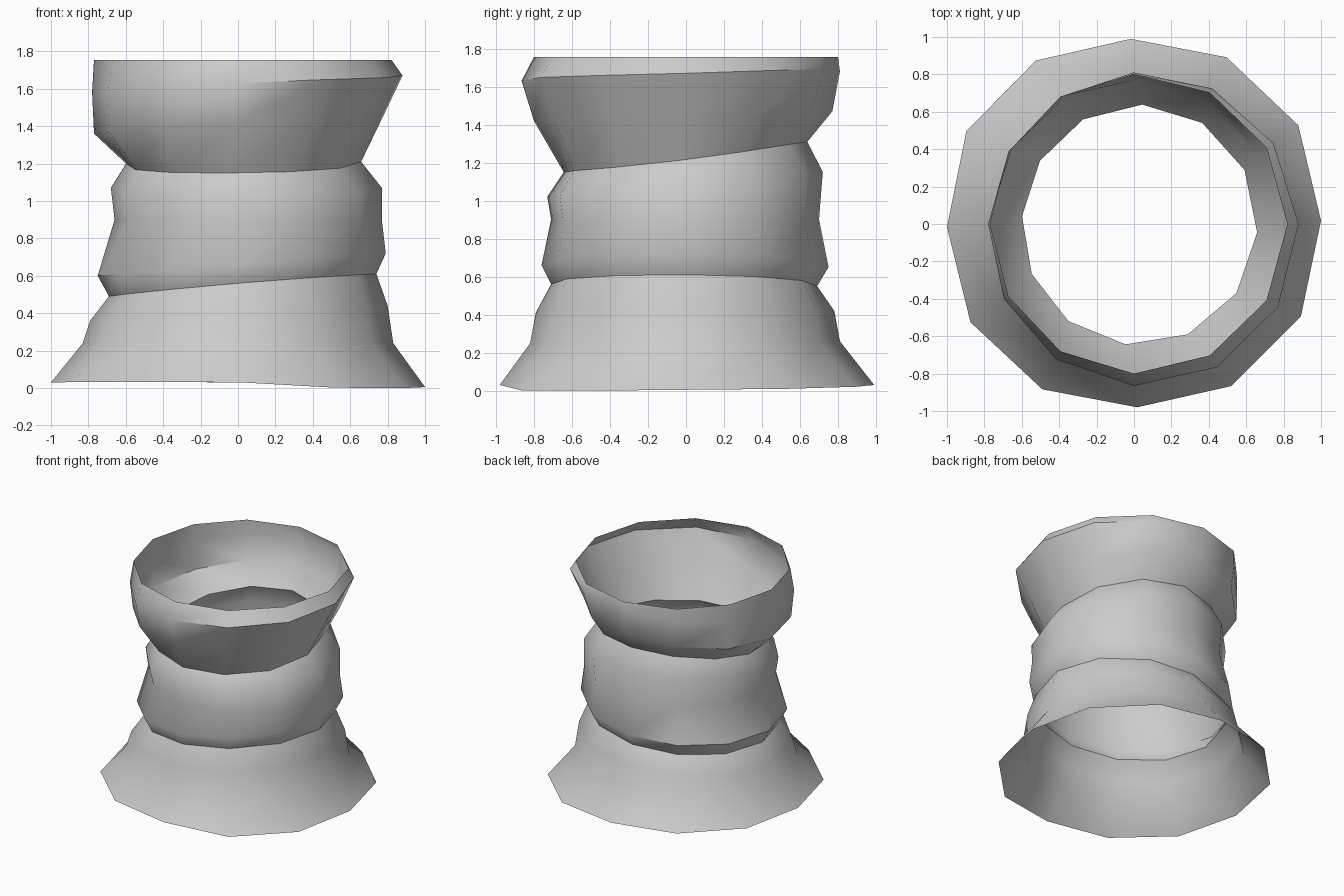
import bpy
import bmesh
import math

if "Cube" in bpy.data.objects:
    bpy.data.objects.remove(bpy.data.objects["Cube"])

SIDES = 12
HEM_SPREAD = .035


def blend(values, a):
    """Smooth value at angle a from its east, north, west and south values."""
    e, n, w, s = values
    return ((e + n + w + s) / 4 + (e - w) / 2 * math.cos(a)
            + (n - s) / 2 * math.sin(a) + (e + w - n - s) / 4 * math.cos(2 * a))


# Cloth rings from hem to rim: twist in degrees, radii, heights
RINGS = [
    # flared hem
    (1, (1.0, .99, 1.0, .98), (.005, .03, .03, .03)),
    (0, (.83, .81, .83, .82), (.24, .26, .24, .25)),
    (0, (.80, .78, .79, .79), (.44, .42, .36, .41)),
    # lower fold
    (0, (.74, .69, .69, .71), (.61, .55, .49, .56)),
    (0, (.79, .75, .75, .76), (.72, .65, .60, .66)),
    # waist
    (-1, (.77, .70, .66, .71), (.89, .90, .90, .90)),
    # upper fold
    (-2, (.77, .72, .68, .73), (1.07, 1.15, 1.07, 1.02)),
    (-4, (.66, .64, .60, .645), (1.21, 1.31, 1.20, 1.15)),
    # flared collar
    (-1, (.76, .77, .77, .80), (1.42, 1.47, 1.36, 1.42)),
    (0, (.88, .81, .78, .865), (1.67, 1.68, 1.58, 1.63)),
    (0, (.82, .80, .77, .80), (1.755, 1.755, 1.755, 1.755)),
]

# Open folded sleeve, lofted ring to ring
bm = bmesh.new()
loops = []
for i, (twist, radii, heights) in enumerate(RINGS):
    loop = []
    for k in range(SIDES):
        a = 2 * math.pi * k / SIDES
        r = blend(radii, a)
        z = blend(heights, a)
        if i == 0:  # the hem spreads and dips between its four quarter points
            between = math.sin(2 * a) ** 2
            r += HEM_SPREAD * between
            if math.sin(a) < 0 < math.cos(a):
                z = max(0, z - .025 * between)
        b = a + math.radians(twist)
        loop.append(bm.verts.new((r * math.cos(b), r * math.sin(b), z)))
    loops.append(loop)
for low, high in zip(loops, loops[1:]):
    for k in range(SIDES):
        j = (k + 1) % SIDES
        bm.faces.new((low[k], low[j], high[j], high[k]))

mesh = bpy.data.meshes.new("folded_sleeve")
bm.to_mesh(mesh)
bm.free()
sleeve = bpy.data.objects.new("folded_sleeve", mesh)
bpy.context.collection.objects.link(sleeve)

# Plain grey cloth
grey = bpy.data.materials.new("light_grey")
grey.diffuse_color = (.6, .6, .6, 1)
grey.use_nodes = True
grey.node_tree.nodes["Principled BSDF"].inputs["Base Color"].default_value = grey.diffuse_color
mesh.materials.append(grey)

# Smooth round the sleeve, crisp along the folds
bpy.context.view_layer.objects.active = sleeve
sleeve.select_set(True)
bpy.ops.object.shade_smooth_by_angle(angle=math.radians(42))
